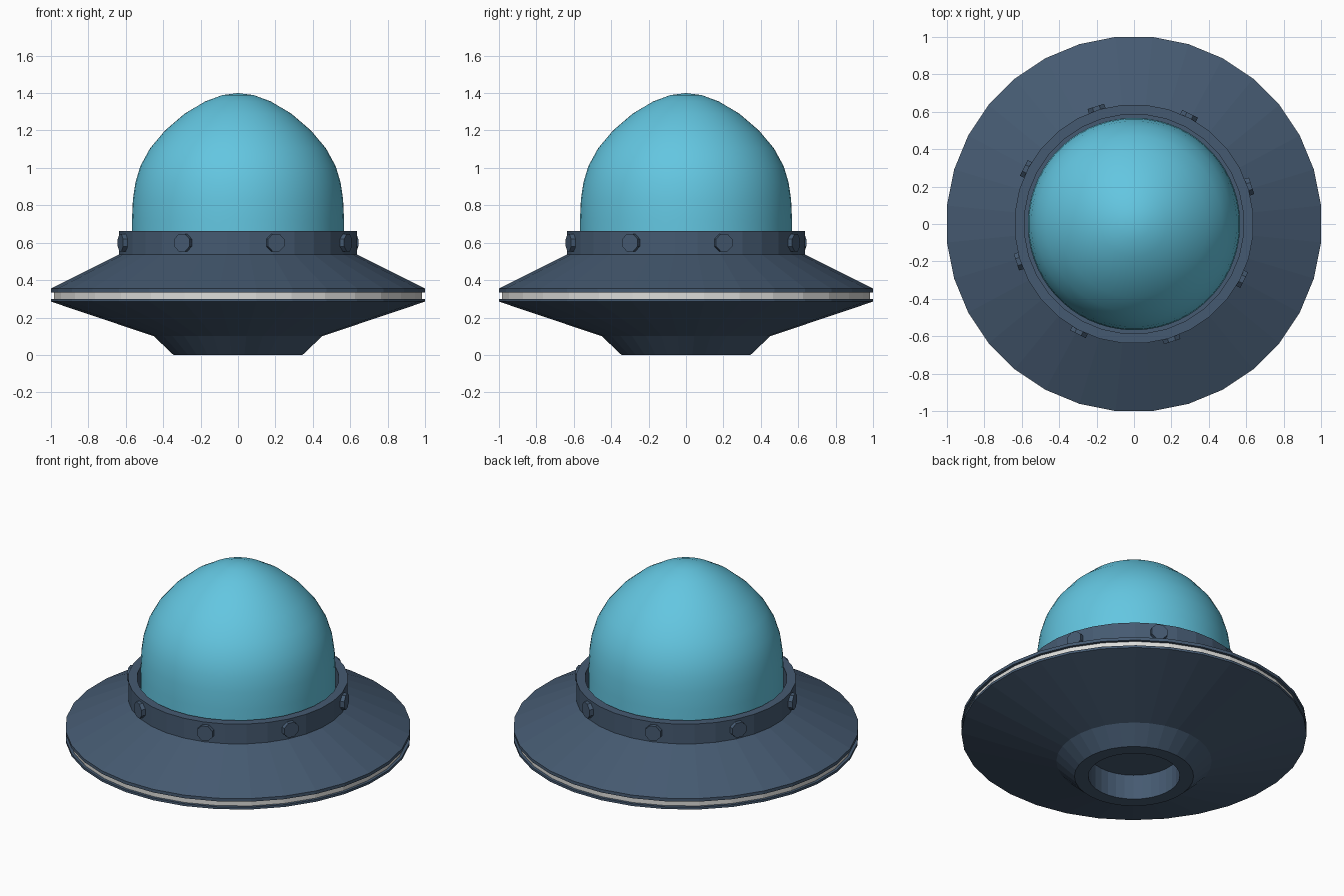
import bpy, bmesh, math
from mathutils import Matrix

if "Cube" in bpy.data.objects:
    bpy.data.objects.remove(bpy.data.objects["Cube"])


def material(name, rgb):
    m = bpy.data.materials.new(name)
    m.diffuse_color = (*rgb, 1)
    m.use_nodes = True
    m.node_tree.nodes["Principled BSDF"].inputs["Base Color"].default_value = m.diffuse_color
    return m


STEEL = material("blue_grey_metal", (0.060, 0.102, 0.165))
GLASS = material("light_blue_glass", (0.125, 0.565, 0.75))
LIGHT = material("pale_light_strip", (0.72, 0.72, 0.70))


def finish(name, bm, mat, smooth=False):
    bmesh.ops.recalc_face_normals(bm, faces=bm.faces)
    me = bpy.data.meshes.new(name)
    bm.to_mesh(me)
    bm.free()
    me.materials.append(mat)
    for p in me.polygons:
        p.use_smooth = smooth
    ob = bpy.data.objects.new(name, me)
    bpy.context.collection.objects.link(ob)
    return ob


def lathe(name, profile, mat, sides=32, closed=False, smooth=False):
    """Spin (radius, z) points round z; flat sides face the axes."""
    bm = bmesh.new()
    k = 1 / math.cos(math.pi / sides)
    rings = []
    for r, z in profile:
        if r == 0:
            rings.append([bm.verts.new((0, 0, z))] * sides)
        else:
            rings.append([bm.verts.new((r * k * math.cos((i + .5) * math.tau / sides),
                                        r * k * math.sin((i + .5) * math.tau / sides), z))
                          for i in range(sides)])
    pairs = list(zip(rings, rings[1:]))
    if closed:
        pairs.append((rings[-1], rings[0]))
    for a, b in pairs:
        for i in range(sides):
            j = (i + 1) % sides
            corners = list(dict.fromkeys((a[i], a[j], b[j], b[i])))
            bm.faces.new(corners)
    return finish(name, bm, mat, smooth)


# Saucer hull with recessed nozzle below and a groove round the rim
lathe("saucer_hull", [(0, .16), (.265, .16), (.265, 0), (.345, 0), (.45, .1),
                      (1, .285), (1, .30), (.97, .30), (.97, .335), (1, .335),
                      (1, .355), (.635, .537), (0, .537)], STEEL)

# Light strip set in the rim groove
lathe("rim_light_strip", [(.96, .298), (.983, .298), (.983, .337), (.96, .337)],
      LIGHT, closed=True)

# Collar that holds the dome
lathe("dome_collar", [(.637, .533), (.637, .663), (.585, .663), (.585, .533)],
      STEEL, closed=True)

# Glass dome, slightly pointed
lathe("glass_dome", [(.567, .54), (.567, .72), (.562, .83), (.549, .92), (.522, 1.01),
                     (.47, 1.105), (.39, 1.2), (.285, 1.29), (.176, 1.355),
                     (.085, 1.389), (0, 1.4)], GLASS, sides=64, smooth=True)

# Eight bolts round the collar
bm = bmesh.new()
for i in range(8):
    turn = (Matrix.Rotation(math.radians(18 + 45 * i), 4, 'Z')
            @ Matrix.Translation((.64, 0, .6))
            @ Matrix.Rotation(math.pi / 2, 4, 'Y')
            @ Matrix.Rotation(math.pi / 8, 4, 'Z'))
    bmesh.ops.create_cone(bm, cap_ends=True, segments=8, radius1=.052, radius2=.05,
                          depth=.042, matrix=turn)
finish("collar_bolts", bm, STEEL)
